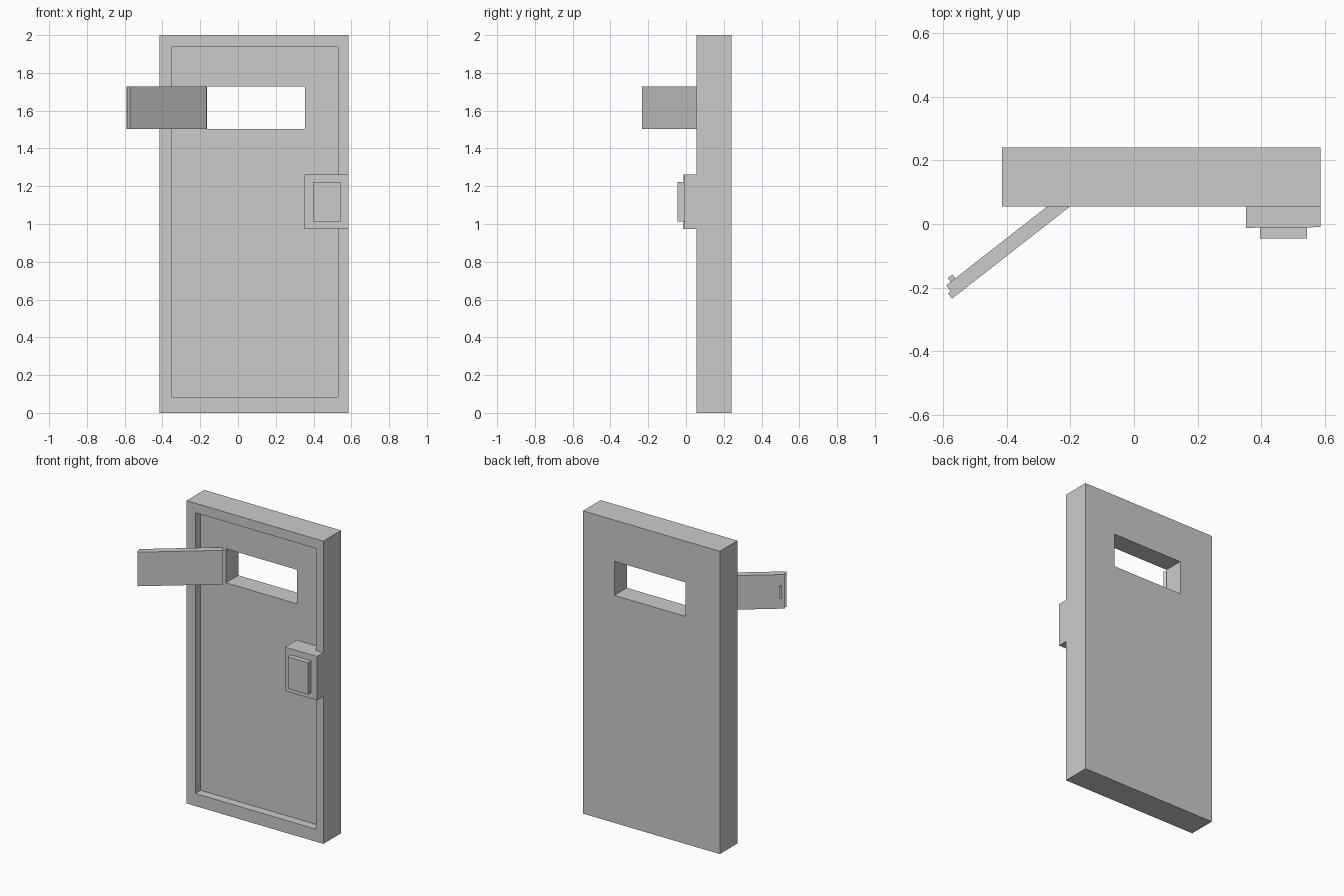
import bpy, bmesh, math

if "Cube" in bpy.data.objects:
    bpy.data.objects.remove(bpy.data.objects["Cube"])


def prism(name, pts, z0, z1):
    """Extrude a plan outline (x, y) from z0 up to z1."""
    bm = bmesh.new()
    face = bm.faces.new([bm.verts.new((x, y, z0)) for x, y in pts])
    ext = bmesh.ops.extrude_face_region(bm, geom=[face])
    top = [g for g in ext["geom"] if isinstance(g, bmesh.types.BMVert)]
    bmesh.ops.translate(bm, verts=top, vec=(0, 0, z1 - z0))
    bmesh.ops.recalc_face_normals(bm, faces=bm.faces)
    mesh = bpy.data.meshes.new(name)
    bm.to_mesh(mesh)
    bm.free()
    obj = bpy.data.objects.new(name, mesh)
    bpy.context.collection.objects.link(obj)
    return obj


def rect(x0, x1, y0, y1):
    return [(x0, y0), (x1, y0), (x1, y1), (x0, y1)]


def cut(target, cutter):
    mod = target.modifiers.new("cut", 'BOOLEAN')
    mod.operation = 'DIFFERENCE'
    mod.solver = 'EXACT'
    mod.object = cutter
    bpy.context.view_layer.objects.active = target
    bpy.ops.object.modifier_apply(modifier=mod.name)
    bpy.data.objects.remove(cutter)


# Door slab with recessed front panel and viewing slot
FRONT, FLOOR, BACK = 0.055, 0.11, 0.24
door = prism("door", rect(-0.415, 0.585, FRONT, BACK), 0, 2)
cut(door, prism("recess_cutter", rect(-0.35, 0.53, -0.1, FLOOR), 0.083, 1.937))
cut(door, prism("slot_cutter", rect(-0.165, 0.355, -0.1, 0.4), 1.503, 1.728))

# Lock housing wraps the frame edge without overlapping it
prism("lock_housing", [(0.352, -0.012), (0.585, -0.01), (0.585, FRONT),
                       (0.53, FRONT), (0.53, FLOOR), (0.352, FLOOR)], 0.973, 1.263)
prism("lock_plate", rect(0.396, 0.543, -0.045, -0.011), 1.014, 1.223)

# Open hatch: s runs along the hatch away from the hinge, t through its thickness
ANGLE = math.radians(38)
C, S = math.cos(ANGLE), math.sin(ANGLE)


def swing(pts):
    return [(-C * s - S * t, -S * s + C * t) for s, t in pts]


prism("hatch", swing([(0.08, 0.167), (0.594, 0.167), (0.594, 0.188),
                      (0.583, 0.188), (0.583, 0.211), (0.08, 0.211)]), 1.503, 1.728)
prism("hatch_handle", swing(rect(0.547, 0.565, 0.211, 0.226)), 1.577, 1.653)
